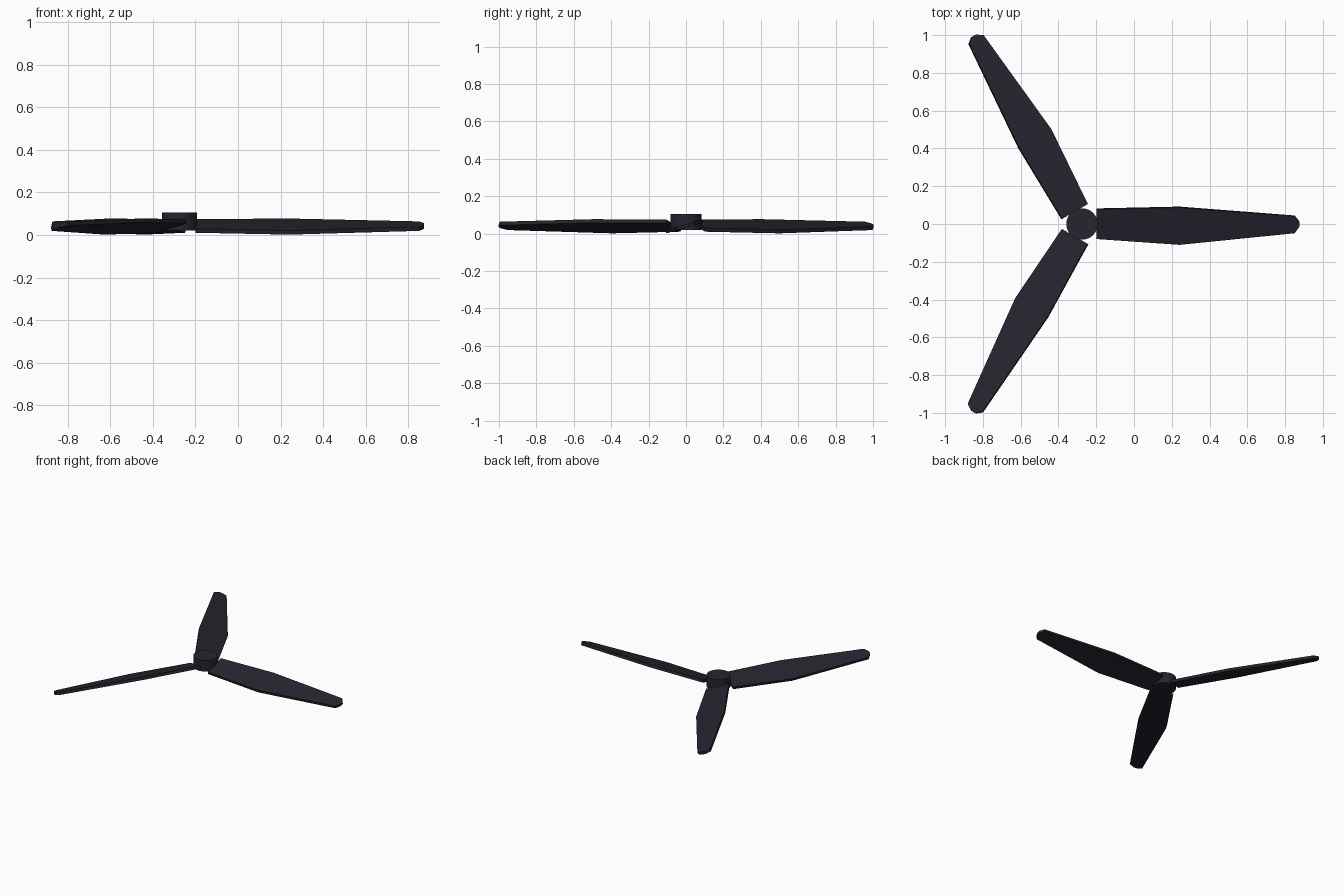
import bpy, bmesh
from math import radians
from mathutils import Matrix

cube = bpy.data.objects.get("Cube")
if cube:
    bpy.data.objects.remove(cube, do_unlink=True)

dark = bpy.data.materials.new("dark_plastic")
dark.use_nodes = True
dark.diffuse_color = (0.019, 0.018, 0.028, 1)
dark.node_tree.nodes["Principled BSDF"].inputs["Base Color"].default_value = dark.diffuse_color

HUB_X = -0.275
PITCH = radians(16)
THICK = 0.02
# Half outline stations: distance from hub, trailing edge, leading edge
STATIONS = [(0.076, -0.08, 0.083), (0.517, -0.112, 0.093),
            (1.126, -0.048, 0.044), (1.15, -0.013, 0.012)]


def make_object(name, bm):
    bmesh.ops.recalc_face_normals(bm, faces=bm.faces)
    mesh = bpy.data.meshes.new(name)
    bm.to_mesh(mesh)
    bm.free()
    mesh.materials.append(dark)
    obj = bpy.data.objects.new(name, mesh)
    bpy.context.collection.objects.link(obj)
    return obj


def blade(name, angle):
    bm = bmesh.new()
    # Flat tapered plank, one quad per station span
    lower = [[bm.verts.new((r, y, -THICK / 2)) for y in (a, b)] for r, a, b in STATIONS]
    for (a, b), (c, d) in zip(lower, lower[1:]):
        bm.faces.new((a, c, d, b))
    top = bmesh.ops.extrude_face_region(bm, geom=bm.faces[:])["geom"]
    bmesh.ops.translate(bm, vec=(0, 0, THICK),
                        verts=[g for g in top if isinstance(g, bmesh.types.BMVert)])
    # Pitch the blade, then swing it around the hub
    place = (Matrix.Translation((HUB_X, 0, 0.042))
             @ Matrix.Rotation(angle, 4, "Z") @ Matrix.Rotation(PITCH, 4, "X"))
    bm.transform(place)
    make_object(name, bm)


for i, side in enumerate(("left", "back_right", "front_right")):
    blade(side + "_blade", radians(120 * i))

# Hub: short round cap
bm = bmesh.new()
bmesh.ops.create_cone(bm, cap_ends=True, segments=32, radius1=0.083, radius2=0.083,
                      depth=0.085, matrix=Matrix.Translation((HUB_X, 0, 0.0625)))
hub = make_object("hub", bm)
bpy.ops.object.select_all(action="DESELECT")
hub.select_set(True)
bpy.context.view_layer.objects.active = hub
bpy.ops.object.shade_smooth_by_angle(angle=radians(35))
